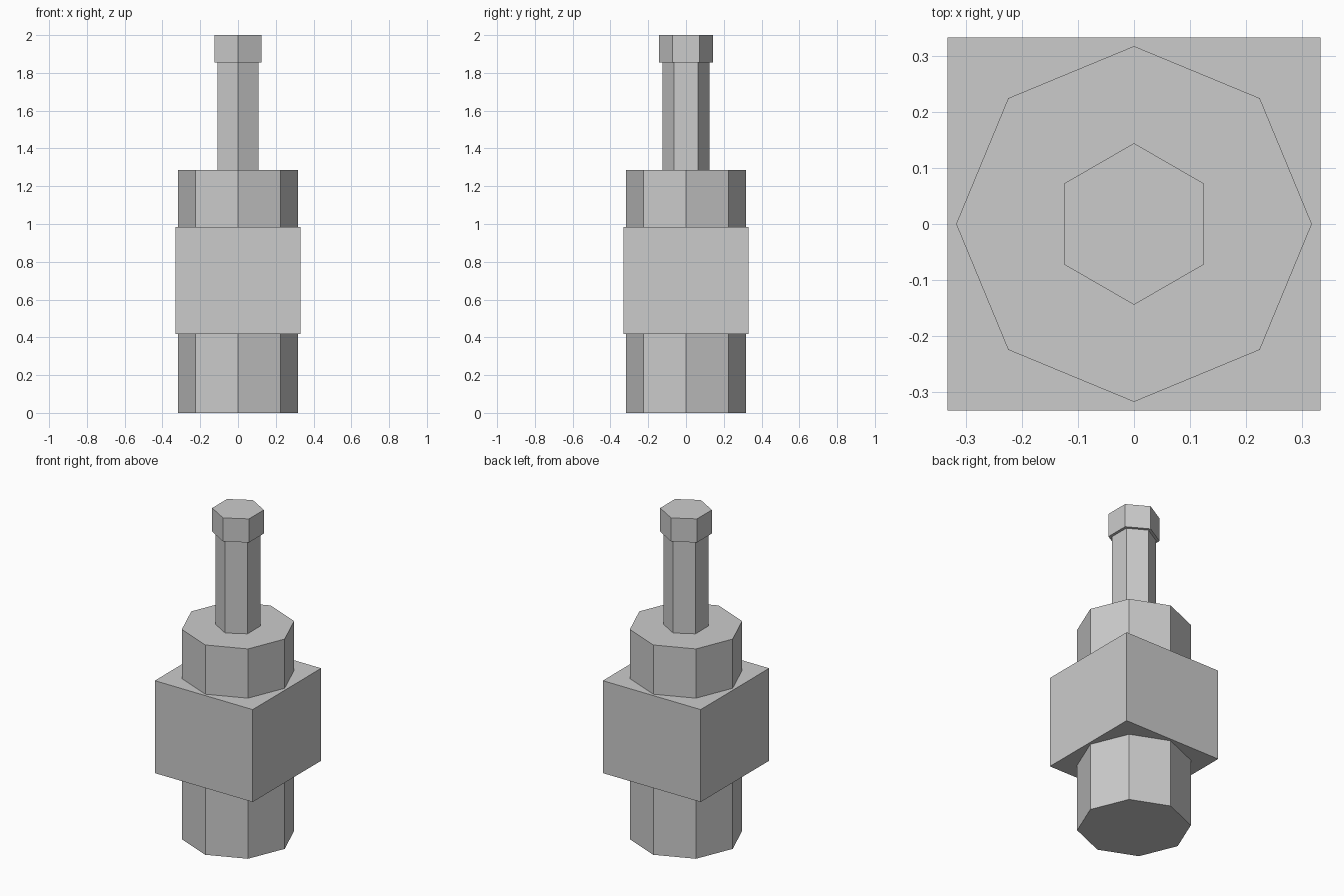
import bpy
from math import pi, cos

cube = bpy.data.objects.get("Cube")
if cube:
    bpy.data.objects.remove(cube, do_unlink=True)

# Single plain grey
grey = bpy.data.materials.new("light_grey")
grey.use_nodes = True
colour = (0.6, 0.6, 0.6, 1)
grey.diffuse_color = colour
grey.node_tree.nodes["Principled BSDF"].inputs["Base Color"].default_value = colour


def prism(name, sides, radius, bottom, top, turn=0):
    """Upright flat-sided prism; its first corner points to +y before turning."""
    bpy.ops.mesh.primitive_cylinder_add(
        vertices=sides, radius=radius, depth=top - bottom,
        location=(0, 0, (bottom + top) / 2))
    obj = bpy.context.object
    obj.name = obj.data.name = name
    obj.rotation_euler.z = turn
    obj.data.materials.append(grey)
    bpy.ops.object.transform_apply(location=False, rotation=True, scale=False)
    bpy.ops.object.shade_flat()
    return obj


# Levels where the parts meet
block_bottom, block_top = 0.418, 0.985
collar_top, head_bottom = 1.287, 1.855

# Octagonal foot and collar on either side of the square block
prism("octagonal_foot", 8, 0.317, 0, block_bottom)
prism("square_block", 4, 0.332 / cos(pi / 4), block_bottom, block_top, pi / 4)
prism("octagonal_collar", 8, 0.317, block_top, collar_top)

# Hexagonal stem and its wider head
prism("hexagonal_stem", 6, 0.125, collar_top, head_bottom)
prism("hexagonal_head", 6, 0.144, head_bottom, 2)
